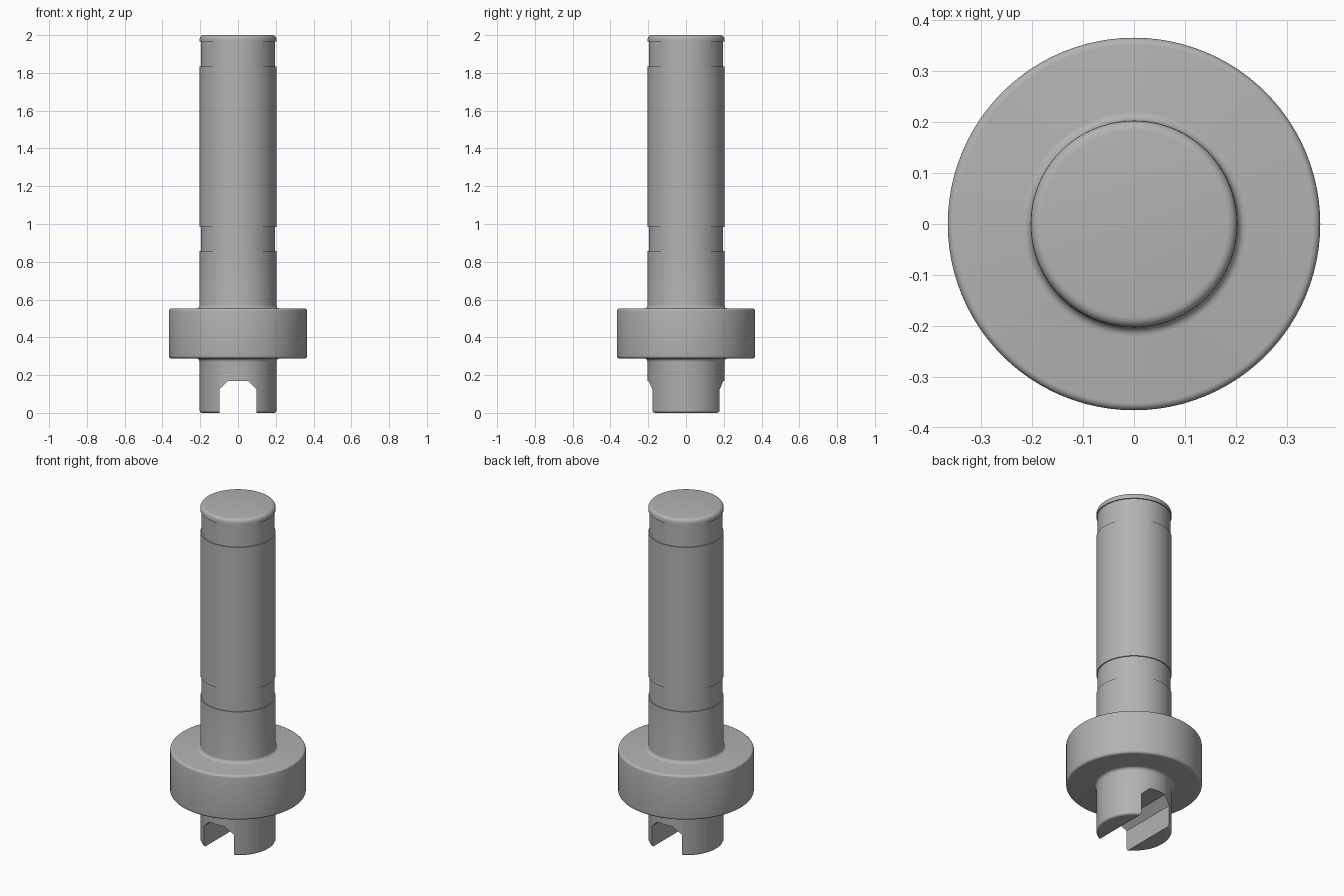
import bpy, bmesh
from math import radians, sin, cos

cube = bpy.data.objects.get("Cube")
if cube:
    bpy.data.objects.remove(cube, do_unlink=True)

STEEL = (0.45, 0.45, 0.45, 1)
steel = bpy.data.materials.new("brushed grey steel")
steel.use_nodes = True
steel.diffuse_color = STEEL
steel.node_tree.nodes["Principled BSDF"].inputs["Base Color"].default_value = STEEL


def make_object(name, bm):
    bmesh.ops.recalc_face_normals(bm, faces=bm.faces)
    mesh = bpy.data.meshes.new(name)
    bm.to_mesh(mesh)
    bm.free()
    obj = bpy.data.objects.new(name, mesh)
    bpy.context.collection.objects.link(obj)
    mesh.materials.append(steel)
    return obj


def arc(cr, cz, rad, start, end, steps=5):
    """Quarter round in the profile, as (radius, height) points."""
    angles = [radians(start + (end - start) * i / steps) for i in range(steps + 1)]
    return [(cr + rad * cos(a), cz + rad * sin(a)) for a in angles]


def lathe(name, profile, sides=96):
    bm = bmesh.new()
    verts = [bm.verts.new((r, 0, z)) for r, z in profile]
    edges = [bm.edges.new(pair) for pair in zip(verts, verts[1:])]
    bmesh.ops.spin(bm, geom=verts + edges, axis=(0, 0, 1), cent=(0, 0, 0),
                   angle=radians(360), steps=sides)
    bmesh.ops.remove_doubles(bm, verts=bm.verts, dist=0.0002)
    return make_object(name, bm)


# Turned shaft with flange and two shallow retaining grooves
SHAFT, GROOVE, FLANGE = 0.203, 0.197, 0.366
LOW, HIGH = 0.288, 0.553
ROUND, FILLET = 0.014, 0.018
profile = [(0, 0)]
profile += arc(SHAFT - ROUND, ROUND, ROUND, -90, 0)
profile += arc(SHAFT + FILLET, LOW - FILLET, FILLET, 180, 90)
profile += arc(FLANGE - ROUND, LOW + ROUND, ROUND, -90, 0)
profile += arc(FLANGE - ROUND, HIGH - ROUND, ROUND, 0, 90)
profile += arc(SHAFT + FILLET, HIGH + FILLET, FILLET, 270, 180)
for bottom, top in ((0.857, 0.985), (1.835, 1.965)):
    profile += [(SHAFT, bottom), (GROOVE, bottom), (GROOVE, top), (SHAFT, top)]
profile += arc(SHAFT - 0.02, 1.98, 0.02, 0, 90)
profile += [(0, 2)]
shaft = lathe("flanged_shaft", profile)

# Drive slot with chamfered roof, cut from front to back through the foot
half = [(0.098, -0.1), (0.098, 0.126), (0.052, 0.17)]
outline = half + [(-x, z) for x, z in reversed(half)]
bm = bmesh.new()
face = bm.faces.new([bm.verts.new((x, -0.5, z)) for x, z in outline])
grown = bmesh.ops.extrude_face_region(bm, geom=[face])["geom"]
bmesh.ops.translate(bm, vec=(0, 1, 0),
                    verts=[v for v in grown if isinstance(v, bmesh.types.BMVert)])
cutter = make_object("slot_cutter", bm)
cutter.hide_render = True
cutter.hide_set(True)

slot = shaft.modifiers.new("drive slot", "BOOLEAN")
slot.operation = "DIFFERENCE"
slot.solver = "EXACT"
slot.object = cutter

# Apply the cut, then drop the helper
bpy.ops.object.select_all(action="DESELECT")
bpy.context.view_layer.objects.active = shaft
shaft.select_set(True)
bpy.ops.object.modifier_apply(modifier=slot.name)
bpy.data.objects.remove(cutter, do_unlink=True)
bpy.ops.object.shade_smooth_by_angle(angle=radians(30))
